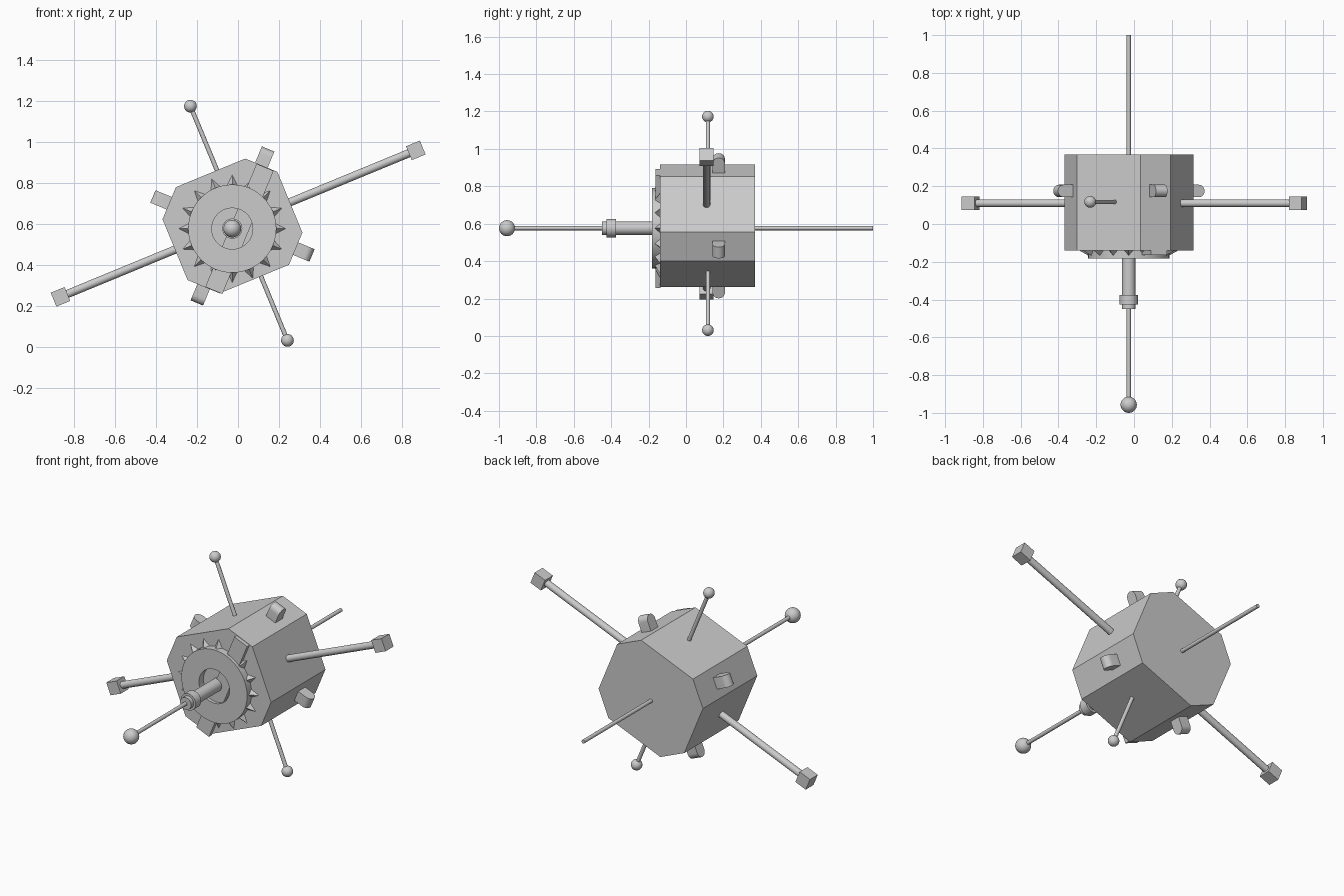
import bpy, bmesh, math
from mathutils import Vector, Matrix

if "Cube" in bpy.data.objects:
    bpy.data.objects.remove(bpy.data.objects["Cube"])

TILT = math.radians(22.4)
# body frame: local x / z are the tilted cross axes, y runs front to back
BODY = Matrix.Translation((-0.027, 0, 0.589)) @ Matrix.Rotation(-TILT, 4, 'Y')
AXIS = Vector((-0.028, 0, 0.576))   # line of the nose post and long rod


def finish(name, bm, mat=Matrix(), smooth=False):
    bmesh.ops.recalc_face_normals(bm, faces=bm.faces[:])
    me = bpy.data.meshes.new(name)
    bm.to_mesh(me)
    bm.free()
    me.transform(mat)
    ob = bpy.data.objects.new(name, me)
    bpy.context.collection.objects.link(ob)
    if smooth:
        bpy.ops.object.select_all(action='DESELECT')
        ob.select_set(True)
        bpy.context.view_layer.objects.active = ob
        bpy.ops.object.shade_smooth_by_angle(angle=math.radians(40))
    return ob


def prism(name, pts, y0, y1, mat=Matrix(), smooth=False):
    """Extrude an (x, z) outline along y."""
    bm = bmesh.new()
    f = bm.faces.new([bm.verts.new((x, y0, z)) for x, z in pts])
    ext = bmesh.ops.extrude_face_region(bm, geom=[f])
    bmesh.ops.translate(bm, vec=(0, y1 - y0, 0),
                        verts=[g for g in ext['geom'] if isinstance(g, bmesh.types.BMVert)])
    return finish(name, bm, mat, smooth)


def rod(name, a, b, r, seg=24):
    a, b = Vector(a), Vector(b)
    d = b - a
    bm = bmesh.new()
    bmesh.ops.create_cone(bm, cap_ends=True, segments=seg, radius1=r, radius2=r, depth=d.length)
    m = Matrix.Translation((a + b) / 2) @ d.to_track_quat('Z', 'Y').to_matrix().to_4x4()
    return finish(name, bm, m, True)


def ball(name, c, r):
    bm = bmesh.new()
    bmesh.ops.create_uvsphere(bm, u_segments=32, v_segments=16, radius=r)
    return finish(name, bm, Matrix.Translation(c), True)


def box(name, c, size, mat):
    bm = bmesh.new()
    bmesh.ops.create_cube(bm, size=1)
    m = Matrix.Translation(c) @ Matrix.Diagonal((*size, 1))
    return finish(name, bm, mat @ m)


# chamfered main body
hx, hz, c = 0.303, 0.28, 0.12
outline = [(hx, hz - c), (hx - c, hz), (c - hx, hz), (-hx, hz - c),
           (-hx, c - hz), (c - hx, -hz), (hx - c, -hz), (hx, c - hz)]
prism("main_body", outline, -0.14, 0.368, BODY)

# diagonal strip across the front
DIAG = BODY @ Matrix.Rotation(-math.radians(45), 4, 'Y')
box("front_strip", (0, -0.15, -0.037), (0.65, 0.026, 0.09), DIAG)

# front ring with open centre
bm = bmesh.new()
n = 48
loops = []
for r, y in ((0.215, -0.138), (0.215, -0.182), (0.1, -0.182), (0.1, -0.138)):
    loops.append([bm.verts.new((r * math.cos(i * math.tau / n), y, r * math.sin(i * math.tau / n)))
                  for i in range(n)])
for k in range(4):
    p, q = loops[k], loops[(k + 1) % 4]
    for i in range(n):
        j = (i + 1) % n
        bm.faces.new((p[i], p[j], q[j], q[i]))
finish("front_ring", bm, Matrix.Translation(AXIS), True)

# pointed teeth around the ring
bm = bmesh.new()
for k in range(16):
    m = Matrix.Rotation(k * math.tau / 16, 4, 'Y')
    tip, l, r, top = [bm.verts.new(m @ Vector(p)) for p in
                      ((0.262, -0.14, 0), (0.2, -0.14, 0.03), (0.2, -0.14, -0.03), (0.2, -0.175, 0))]
    for f in ((tip, l, top), (tip, top, r), (l, r, top), (tip, r, l)):
        bm.faces.new(f)
finish("ring_teeth", bm, Matrix.Translation(AXIS))


# nose post, collar, long rod and nose ball
def along(y):
    return AXIS + Vector((0, y, 0))


rod("nose_post", along(-0.14), along(-0.45), 0.036, 32)
rod("nose_collar", along(-0.375), along(-0.425), 0.049, 32)
rod("nose_rod", along(-0.44), along(-0.95), 0.011)
rod("rear_rod", along(0.36), along(1.0), 0.011)
ball("nose_ball", along(-0.957), 0.043)

# side booms with cube ends
for side, x0, x1 in (("right", 0.295, 0.967), ("left", -0.295, -0.907)):
    rod(side + "_boom", BODY @ Vector((x0, 0.11, 0)), BODY @ Vector((x1, 0.11, 0)), 0.02)
    box(side + "_boom_cube", (x1, 0.11, 0), (0.073,) * 3, BODY)

# ball-tipped antennas
for side, tip in (("upper", (-0.232, 0.117, 1.173)), ("lower", (0.241, 0.117, 0.031))):
    tip = Vector(tip)
    mid = Vector((0.0045, 0.117, 0.603))
    rod(side + "_antenna", mid + (tip - mid) * 0.42, tip, 0.011)
    ball(side + "_antenna_ball", tip, 0.031)

# round-ended lugs on the four chamfers
R = 0.033
prof = [(-0.01, -R)] + [(0.053 + R * math.cos(a), R * math.sin(a)) for a in
                        [math.radians(-90 + 15 * i) for i in range(13)]] + [(-0.01, R)]
for i, (sx, sz) in enumerate(((1, 1), (-1, 1), (-1, -1), (1, -1))):
    out = Vector((sx, 0, sz)).normalized()
    basis = Matrix((out, out.cross(Vector((0, 1, 0))), Vector((0, 1, 0)))).transposed().to_4x4()
    pos = Matrix.Translation((sx * (hx - c / 2), 0.175, sz * (hz - c / 2)))
    prism("lug_%d" % (i + 1), prof, -0.033, 0.033, BODY @ pos @ basis, True)
